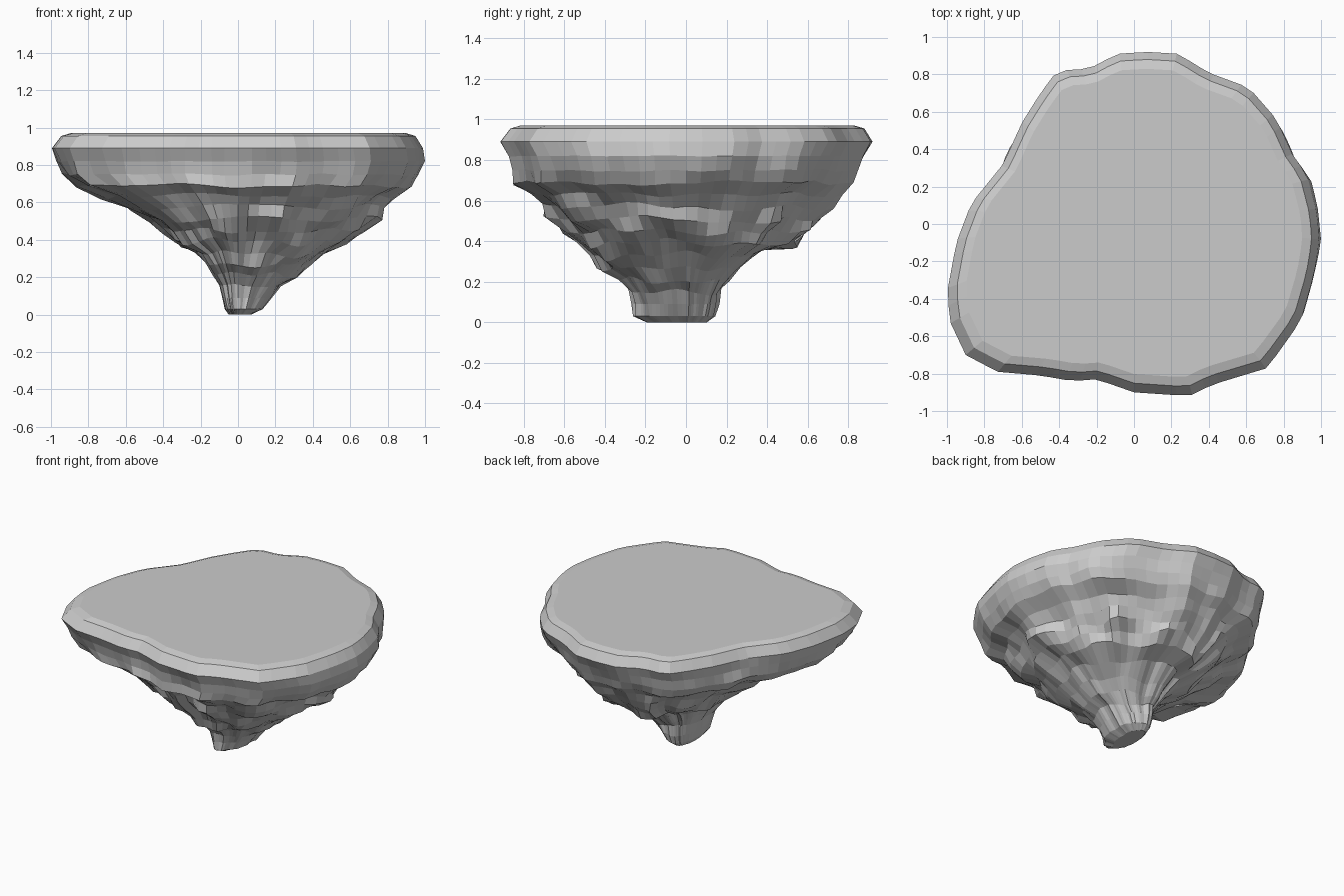
import bpy, bmesh, math
from mathutils import Vector, noise

if "Cube" in bpy.data.objects:
    bpy.data.objects.remove(bpy.data.objects["Cube"])

SEG = 76

# Rim outline seen from above
OUTLINE = [(1.0, -.1), (.99, .05), (.93, .28), (.87, .34), (.77, .56), (.62, .73), (.4, .81),
           (.24, .91), (.07, .92), (-.09, .91), (-.24, .83), (-.41, .82), (-.5, .7), (-.6, .54),
           (-.7, .32), (-.87, .11), (-.95, -.1), (-1.0, -.37), (-.98, -.53), (-.9, -.7),
           (-.73, -.79), (-.5, -.81), (-.33, -.84), (-.2, -.83), (0, -.9), (.3, -.92),
           (.42, -.86), (.72, -.77), (.9, -.52), (.97, -.28)]

# Height, then reach towards -x, +x, -y, +y
LEVELS = [(.97, .90, .90, .82, .83), (.955, .95, .95, .87, .88), (.89, 1.0, .99, .92, .92),
          (.82, .98, 1.0, .88, .88), (.75, .96, .97, .86, .85), (.69, .88, .92, .87, .83),
          (.63, .73, .82, .76, .76), (.57, .60, .76, .71, .71), (.51, .49, .71, .68, .66),
          (.45, .41, .65, .59, .60), (.39, .34, .58, .53, .53), (.33, .23, .46, .47, .38),
          (.27, .18, .38, .43, .27), (.21, .14, .31, .34, .21), (.15, .10, .23, .28, .17),
          (.09, .085, .18, .26, .16), (.03, .07, .13, .25, .14), (.005, .05, .07, .19, .10)]


def angle(p):
    return math.atan2(p[1], p[0]) % math.tau


def outline_at(a):
    """Point where the ray at angle a crosses the rim outline."""
    for p, q in zip(OUTLINE, OUTLINE[1:] + OUTLINE[:1]):
        span = (angle(q) - angle(p)) % math.tau
        off = (a - angle(p)) % math.tau
        if off <= span:
            d = Vector((math.cos(a), math.sin(a)))
            p, q = Vector(p), Vector(q)
            e = q - p
            return d * (p.cross(e) / d.cross(e))


def ring(bm, level):
    z, xn, xp, yn, yp = level
    depth = min(1, max(0, (.86 - z) / .4))
    verts = []
    for i in range(SEG):
        a = math.tau * i / SEG
        c, s = math.cos(a), math.sin(a)
        o = outline_at(a)
        # sections grow rounder further down
        o = o.lerp(Vector((c, s * .92)), depth * .6)
        x = o.x * (xp if o.x > 0 else xn)
        y = o.y / .92 * (yp if o.y > 0 else yn)
        # craggy downward ridges and ledges
        size = math.hypot(x, y)
        ridge = abs(noise.noise(Vector((c * 3.2, s * 3.2, z * 2.2))))
        lump = noise.noise(Vector((x * 6, y * 6, z * 7 + 5)))
        k = 1 + depth * (.04 - .22 * ridge + .10 * lump * min(1, size * 2))
        dz = depth * .05 * noise.noise(Vector((x * 5 + 9, y * 5, z * 5))) if z > .1 else 0
        verts.append(bm.verts.new((x * k, y * k, z + dz)))
    return verts


# Floating rock island: lofted rings, flat cap and foot
bm = bmesh.new()
rings = [ring(bm, lv) for lv in LEVELS]
for upper, lower in zip(rings, rings[1:]):
    for i in range(SEG):
        j = (i + 1) % SEG
        bm.faces.new((upper[i], lower[i], lower[j], upper[j]))
bm.faces.new(rings[0])
bm.faces.new(rings[-1][::-1])
for v in rings[-1]:
    v.co.z = 0
bmesh.ops.remove_doubles(bm, verts=bm.verts[:], dist=.003)
bmesh.ops.recalc_face_normals(bm, faces=bm.faces[:])

mesh = bpy.data.meshes.new("floating_rock")
bm.to_mesh(mesh)
bm.free()
obj = bpy.data.objects.new("floating_rock", mesh)
bpy.context.collection.objects.link(obj)
